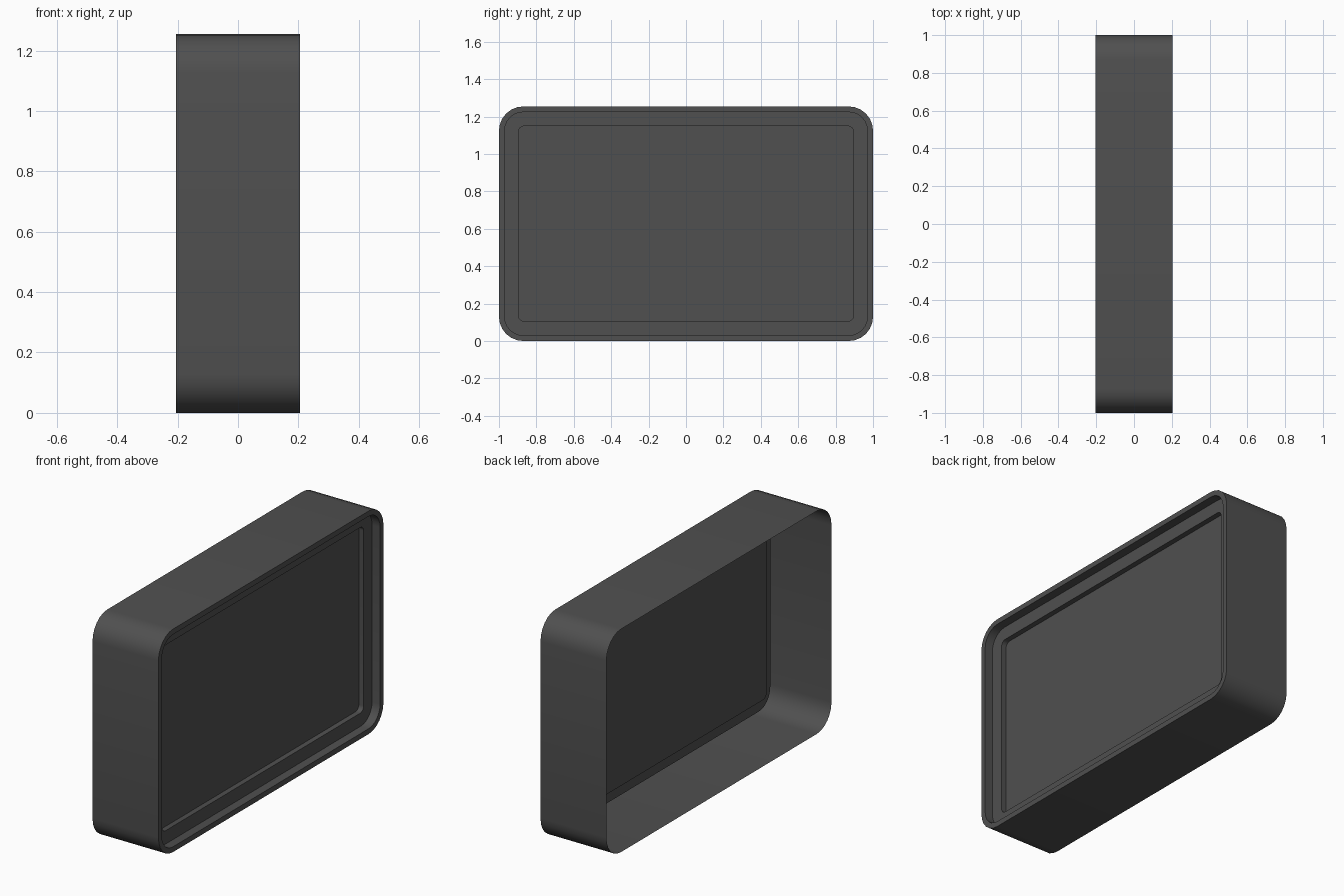
import bpy, bmesh
from math import cos, sin, pi, radians

if "Cube" in bpy.data.objects:
    bpy.data.objects.remove(bpy.data.objects["Cube"])

mat = bpy.data.materials.new("dark_plastic")
mat.diffuse_color = (0.08, 0.08, 0.08, 1)
mat.use_nodes = True
mat.node_tree.nodes["Principled BSDF"].inputs["Base Color"].default_value = mat.diffuse_color
HX, HY, HZ, CZ = 0.205, 1.0, 0.625, 0.627
SEG = 6


def ring(bm, x, inset, r):
    """Rounded rectangle in the YZ plane, inset from the outer outline."""
    hy, hz = HY - inset - r, HZ + 0.002 - inset - r
    verts = []
    for i, (sy, sz) in enumerate([(1, 1), (-1, 1), (-1, -1), (1, -1)]):
        for k in range(SEG + 1):
            a = (i + k / SEG) * pi / 2
            verts.append(bm.verts.new((x, sy * hy + r * cos(a), CZ + sz * hz + r * sin(a))))
    return verts


def build(name, rings, cap=False):
    """Skin a sequence of rings, optionally closing the last one."""
    bm = bmesh.new()
    loops = [ring(bm, *p) for p in rings]
    for a, b in zip(loops, loops[1:]):
        n = len(a)
        for i in range(n):
            j = (i + 1) % n
            bm.faces.new((a[i], a[j], b[j], b[i]))
    if cap:
        bm.faces.new(loops[-1])
    me = bpy.data.meshes.new(name)
    bm.to_mesh(me)
    bm.free()
    me.materials.append(mat)
    ob = bpy.data.objects.new(name, me)
    bpy.context.collection.objects.link(ob)
    bpy.context.view_layer.objects.active = ob
    ob.select_set(True)
    bpy.ops.object.shade_smooth_by_angle(angle=radians(30))
    ob.select_set(False)


RIM = (HX, 0.03, 0.10)
LEDGE = (HX - 0.05, 0.03, 0.10)
OPENING = (HX - 0.05, 0.105, 0.03)

# Thin outer shell, open at the back, with its front rim
build("casing", [(-HX, 0, 0.13), (HX, 0, 0.13), RIM])
# Recess wall and the flat frame around the panel
build("bezel", [RIM, LEDGE, OPENING])
# Sunken flat panel
build("screen", [OPENING, (HX - 0.08, 0.105, 0.03)], cap=True)
